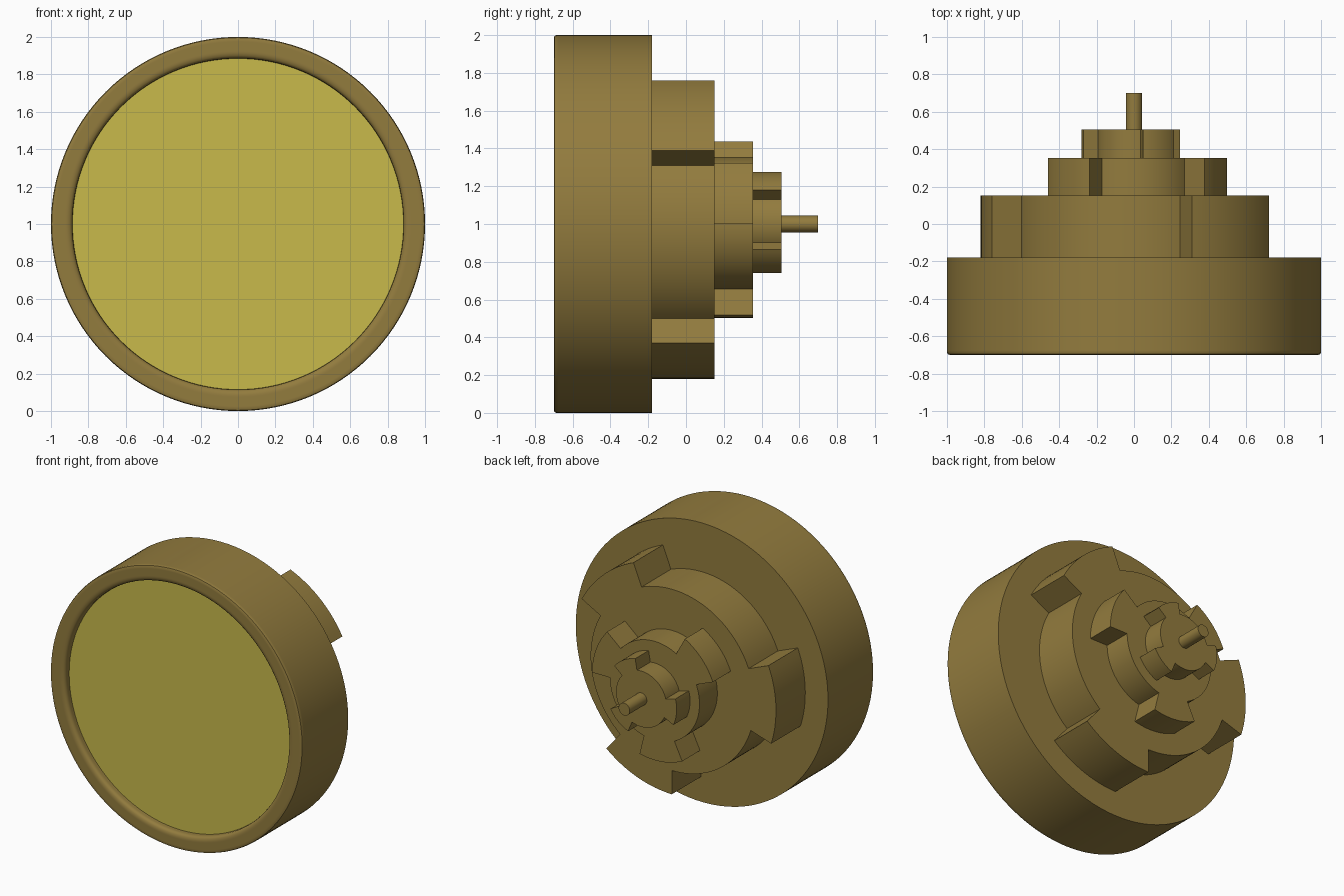
import bpy, bmesh, math

if "Cube" in bpy.data.objects:
    bpy.data.objects.remove(bpy.data.objects["Cube"])

CZ = 1.0    # height of the shared axis, which runs along y


def material(name, rgb):
    m = bpy.data.materials.new(name)
    m.diffuse_color = (*rgb, 1)
    m.use_nodes = True
    m.node_tree.nodes["Principled BSDF"].inputs["Base Color"].default_value = m.diffuse_color
    return m


brass = material("brass", (0.29, 0.20, 0.048))
pale = material("pale_face", (0.58, 0.49, 0.07))


def finish(name, bm, mat):
    bmesh.ops.remove_doubles(bm, verts=bm.verts, dist=1e-5)
    bmesh.ops.recalc_face_normals(bm, faces=bm.faces)
    me = bpy.data.meshes.new(name)
    bm.to_mesh(me)
    bm.free()
    ob = bpy.data.objects.new(name, me)
    bpy.context.collection.objects.link(ob)
    me.materials.append(mat)
    bpy.ops.object.select_all(action='DESELECT')
    ob.select_set(True)
    bpy.context.view_layer.objects.active = ob
    bpy.ops.object.shade_smooth_by_angle(angle=math.radians(35))
    return ob


def lathe(name, profile, mat, steps=128):
    """Spin (radius, y) points around the y axis."""
    bm = bmesh.new()
    vs = [bm.verts.new((r, y, CZ)) for r, y in profile]
    es = [bm.edges.new(p) for p in zip(vs, vs[1:])]
    bmesh.ops.spin(bm, geom=vs + es, cent=(0, 0, CZ), axis=(0, 1, 0),
                   angle=math.tau, steps=steps, use_duplicate=False)
    return finish(name, bm, mat)


def arc(r, a0, a1):
    n = max(2, round(abs(a1 - a0) / 3))
    return [(r * math.cos(math.radians(a0 + (a1 - a0) * i / n)),
             r * math.sin(math.radians(a0 + (a1 - a0) * i / n)))
            for i in range(n + 1)]


def tumbler(name, core, outer, teeth, y0, y1):
    """Extruded disc with radial teeth given as (start, end) degrees."""
    pts = []
    for i, (a, b) in enumerate(teeth):
        nxt = teeth[(i + 1) % len(teeth)][0]
        pts += arc(outer, a, b) + arc(core, b, b + (nxt - b) % 360)
    bm = bmesh.new()
    face = bm.faces.new([bm.verts.new((x, y0, CZ + z)) for x, z in pts])
    ext = bmesh.ops.extrude_face_region(bm, geom=[face], use_keep_orig=True)
    new = [v for v in ext["geom"] if isinstance(v, bmesh.types.BMVert)]
    bmesh.ops.translate(bm, verts=new, vec=(0, y1 - y0, 0))
    return finish(name, bm, brass)


# Round case with a softened front rim and shallow recess
lathe("case", [(0, -0.18), (1, -0.18), (1, -0.675), (1, -0.685), (0.996, -0.696),
               (0.985, -0.70), (0.975, -0.70), (0.925, -0.70), (0.915, -0.70),
               (0.90, -0.696), (0.89, -0.688), (0.886, -0.675), (0.886, -0.665),
               (0.885, -0.648)], brass)

# Pale front disc, closing the recess
lathe("front_disc", [(0, -0.648), (0.885, -0.648), (0.885, -0.643), (0, -0.643)], pale)

# Three stepped toothed discs on the back
tumbler("large_toothed_disc", 0.65, 0.82,
        [(28.4, 67.8), (158, 197.5), (270.4, 309.8)], -0.18, 0.152)
tumbler("middle_toothed_disc", 0.355, 0.497,
        [(0, 40.5), (118.7, 158), (244, 284)], 0.152, 0.354)
tumbler("small_toothed_disc", 0.20, 0.28,
        [(40, 80), (165, 205), (292, 331)], 0.354, 0.506)

# Thin rear shaft
lathe("rear_shaft", [(0, 0.506), (0.044, 0.506), (0.044, 0.70), (0, 0.70)], brass, 32)
